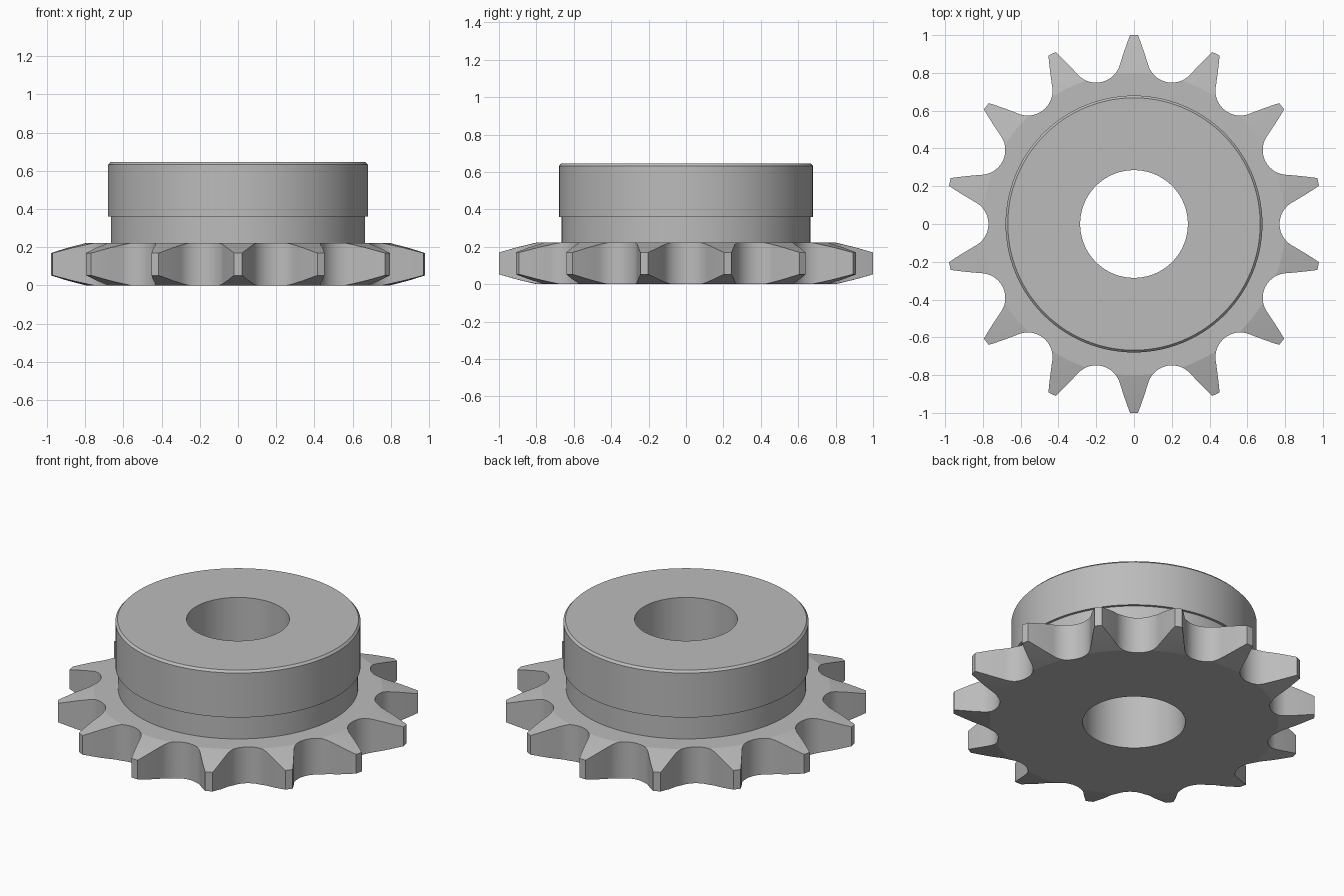
import bpy, bmesh
from math import sin, cos, pi, radians
from mathutils import Vector, Matrix

TEETH = 14
PITCH_R = 0.902      # circle through the roller centres
ROLLER_R = 0.131     # radius of each tooth gap
SEAT = radians(60)   # half angle of the round part of the gap

cube = bpy.data.objects.get("Cube")
if cube:
    bpy.data.objects.remove(cube, do_unlink=True)

steel = bpy.data.materials.new("grey_steel")
steel.use_nodes = True
colour = (0.5, 0.5, 0.5, 1)
steel.diffuse_color = colour
steel.node_tree.nodes["Principled BSDF"].inputs["Base Color"].default_value = colour


def make_object(name, bm):
    bmesh.ops.recalc_face_normals(bm, faces=bm.faces)
    mesh = bpy.data.meshes.new(name)
    bm.to_mesh(mesh)
    bm.free()
    mesh.materials.append(steel)
    obj = bpy.data.objects.new(name, mesh)
    bpy.context.collection.objects.link(obj)
    return obj


def lathe(name, profile, steps=112):
    """Revolve a closed (radius, height) profile around z."""
    bm = bmesh.new()
    rings = [[bm.verts.new((r * cos(2 * pi * i / steps), r * sin(2 * pi * i / steps), z))
              for r, z in profile] for i in range(steps)]
    n = len(profile)
    for i in range(steps):
        a, b = rings[i], rings[(i + 1) % steps]
        for j in range(n):
            k = (j + 1) % n
            bm.faces.new((a[j], b[j], b[k], a[k]))
    return make_object(name, bm)


def tooth_outline():
    """Round gaps joined by slightly convex flanks and flat tips."""
    half = pi / TEETH
    # One gap, centred on +x, with a quarter flank on either side
    side = []
    for i in range(17):
        a = SEAT * i / 16
        side.append(Vector((PITCH_R - ROLLER_R * cos(a), ROLLER_R * sin(a))))
    to_tooth = Matrix.Rotation(half, 2)
    start = side[-1]
    tip = to_tooth @ Vector((1.0, -0.021))
    control = to_tooth @ Vector((0.93, -0.048))
    for i in range(1, 9):
        t = i / 8
        side.append(start * (1 - t) ** 2 + control * 2 * t * (1 - t) + tip * t * t)
    gap = [Vector((p.x, -p.y)) for p in reversed(side[1:])] + side
    return [Matrix.Rotation((2 * k + 1) * half + pi / 2, 2) @ p
            for k in range(TEETH) for p in gap]


# Bored plate with tapered rim, relief neck and chamfered hub
sprocket = lathe("sprocket_body", [
    (0.285, 0), (0.80, 0), (0.90, 0.024), (1.02, 0.058),
    (1.02, 0.164), (0.90, 0.198), (0.80, 0.222), (0.665, 0.222),
    (0.665, 0.36), (0.68, 0.36), (0.68, 0.632), (0.668, 0.645), (0.285, 0.645)])

# Tall prism with the tooth outline, used to trim the rim
bm = bmesh.new()
face = bm.faces.new([bm.verts.new((p.x, p.y, -0.2)) for p in tooth_outline()])
walls = bmesh.ops.extrude_face_region(bm, geom=[face])["geom"]
bmesh.ops.translate(bm, vec=(0, 0, 1.2),
                    verts=[v for v in walls if isinstance(v, bmesh.types.BMVert)])
if not any(len(f.verts) > 4 and f.calc_center_median().z < 0 for f in bm.faces):
    bm.faces.new([v for v in bm.verts if v.co.z < 0])
cutter = make_object("tooth_cutter", bm)
cutter.hide_render = True

trim = sprocket.modifiers.new("teeth", "BOOLEAN")
trim.operation = "INTERSECT"
trim.solver = "EXACT"
trim.object = cutter

bpy.ops.object.select_all(action="DESELECT")
sprocket.select_set(True)
bpy.context.view_layer.objects.active = sprocket
bpy.ops.object.modifier_apply(modifier=trim.name)
bpy.data.objects.remove(cutter, do_unlink=True)
bpy.ops.object.shade_smooth_by_angle(angle=radians(12))
